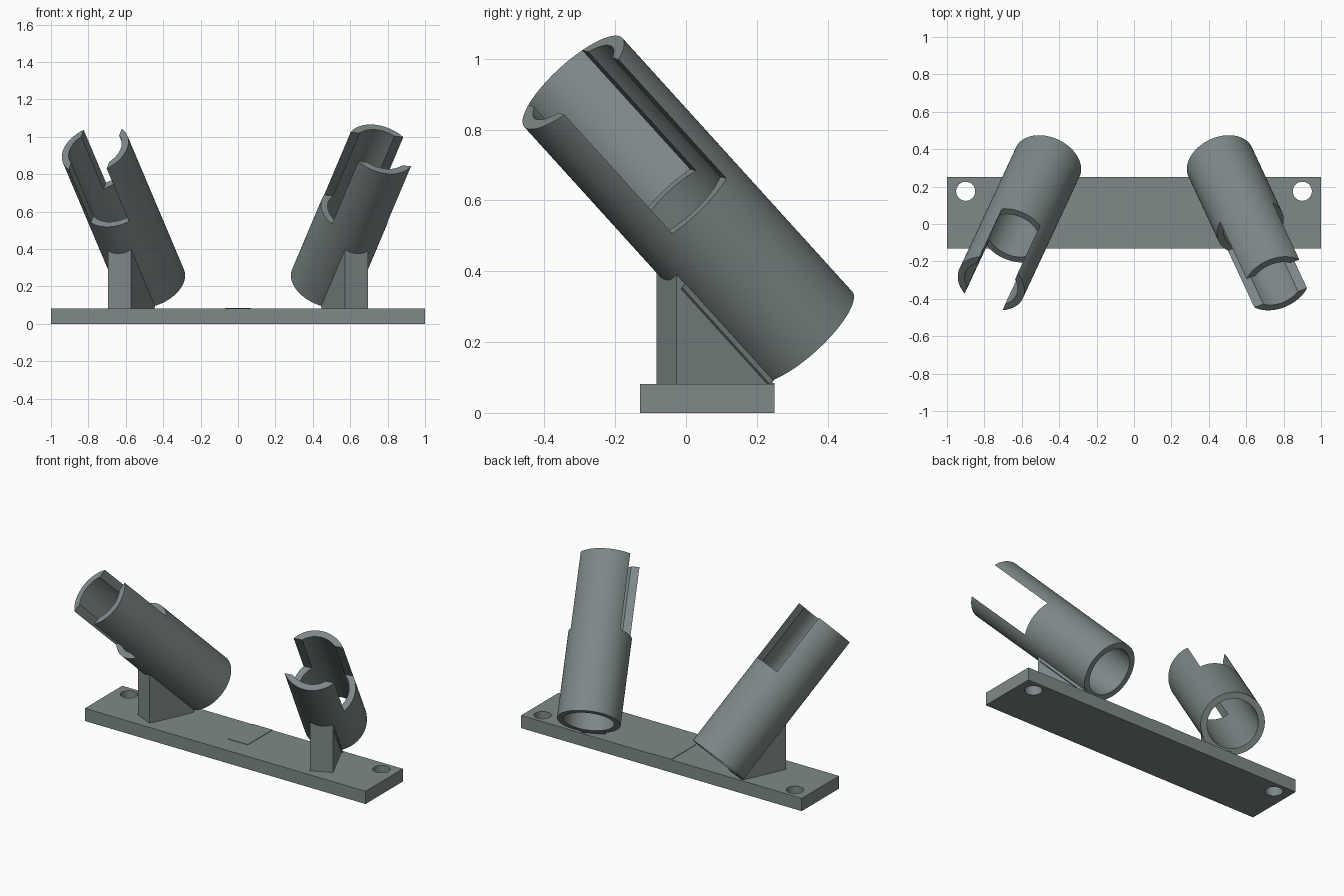
import bpy, bmesh, math
from mathutils import Matrix

if "Cube" in bpy.data.objects:
    bpy.data.objects.remove(bpy.data.objects["Cube"])

grey = bpy.data.materials.new("slate_grey")
grey.diffuse_color = (0.21, 0.25, 0.25, 1)
grey.use_nodes = True
grey.node_tree.nodes["Principled BSDF"].inputs["Base Color"].default_value = grey.diffuse_color

R, BORE, LENGTH = 0.187, 0.149, 1.013   # tube radii and length
YAW, TILT = math.radians(25), math.radians(45)
BASE_Z = 0.082


def arc(r, a0, a1, n):
    return [(r * math.cos(math.radians(a0 + (a1 - a0) * i / n)),
             r * math.sin(math.radians(a0 + (a1 - a0) * i / n))) for i in range(n + 1)]


def circle(r, n=96):
    return arc(r, 0, 360, n)[:-1]


def rect(x0, x1, y0, y1):
    return [(x0, y0), (x1, y0), (x1, y1), (x0, y1)]


def prism(name, pts, z0, z1, matrix=Matrix()):
    """Extrude a flat outline from z0 to z1 and place it with a matrix."""
    bm = bmesh.new()
    face = bm.faces.new([bm.verts.new((x, y, z0)) for x, y in pts])
    top = bmesh.ops.extrude_face_region(bm, geom=[face])["geom"]
    bmesh.ops.translate(bm, vec=(0, 0, z1 - z0),
                        verts=[v for v in top if isinstance(v, bmesh.types.BMVert)])
    bmesh.ops.transform(bm, matrix=matrix, verts=bm.verts)
    bmesh.ops.recalc_face_normals(bm, faces=bm.faces)
    mesh = bpy.data.meshes.new(name)
    bm.to_mesh(mesh)
    bm.free()
    mesh.materials.append(grey)
    obj = bpy.data.objects.new(name, mesh)
    bpy.context.collection.objects.link(obj)
    return obj


def cut(obj, cutters):
    """Subtract the cutters, apply, and remove them."""
    bpy.context.view_layer.objects.active = obj
    for c in cutters:
        c.hide_render = True
        mod = obj.modifiers.new("cut", "BOOLEAN")
        mod.operation, mod.solver, mod.object = "DIFFERENCE", "EXACT", c
        bpy.ops.object.modifier_apply(modifier=mod.name)
        bpy.data.objects.remove(c)


def smooth(obj):
    bpy.ops.object.select_all(action="DESELECT")
    obj.select_set(True)
    bpy.context.view_layer.objects.active = obj
    bpy.ops.object.shade_smooth_by_angle(angle=math.radians(30))


# Base plate with two screw holes
base = prism("base_plate", rect(-1, 1, -0.13, 0.25), 0, BASE_Z)
cut(base, [prism("hole_cutter", circle(0.051, 48), -0.1, 0.2,
                 Matrix.Translation((s * 0.9, 0.175, 0))) for s in (-1, 1)])
smooth(base)

# Thin pad in the middle of the plate
prism("centre_pad", rect(-0.07, 0.07, 0.0, 0.25), BASE_Z - 0.01, BASE_Z + 0.003)

# Tilted holders: side, slot rotation, slot depth
for name, side, spin, depth in (("left", -1, 92, 0.40), ("right", 1, -7, 0.475)):
    turn = Matrix.Rotation(side * YAW, 4, "Z")
    place = (Matrix.Translation((side * 0.461, 0.331, 0.217)) @ turn
             @ Matrix.Rotation(TILT, 4, "X"))

    # Tube, bored through and slotted across its upper end
    tube = prism(name + "_tube", circle(R), 0, LENGTH, place)
    slot = place @ Matrix.Rotation(math.radians(spin), 4, "Z")
    cut(tube, [prism("bore_cutter", circle(BORE), -0.1, LENGTH + 0.1, place),
               prism("slot_cutter", rect(-0.3, 0.3, -0.111, 0.111),
                     LENGTH - depth, LENGTH + 0.1, slot)])
    smooth(tube)

    # Wedge support, a side profile extruded across its width
    profile = [(0, 0.07), (0, 0.405), (0.309, 0.10), (0.285, 0.07)]
    axes = Matrix(((0, 0, 1, 0), (1, 0, 0, 0), (0, 1, 0, 0), (0, 0, 0, 1)))
    prism(name + "_support", profile, -0.068, 0.068,
          Matrix.Translation((side * 0.634, -0.055, 0)) @ turn @ axes)

# Curved cradle lip under the right tube
lip = prism("right_cradle", arc(0.205, -110, -70, 12) + arc(0.17, -70, -110, 12),
            0.0, 0.385, place)
smooth(lip)
